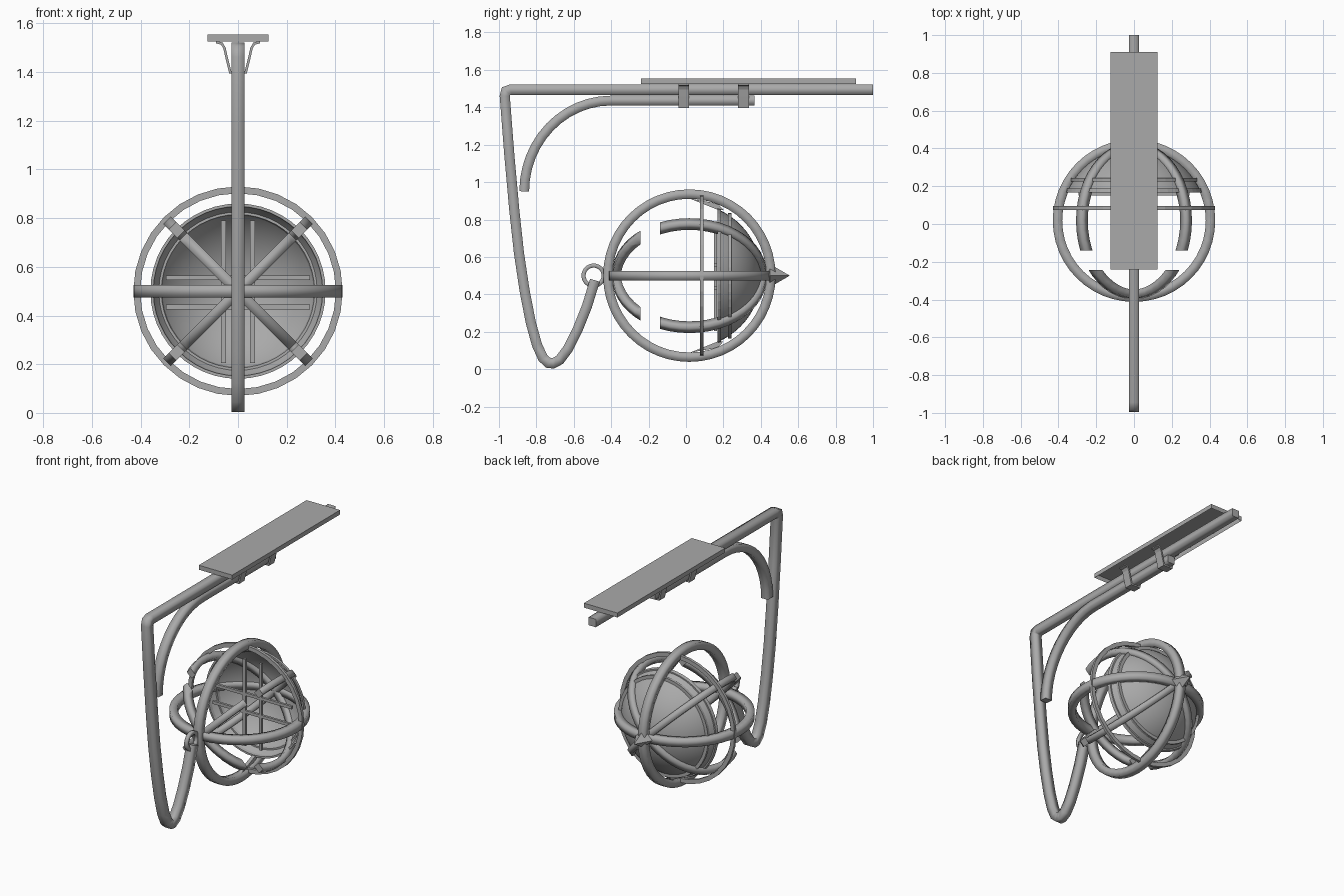
import bpy, bmesh, math
from mathutils import Vector, Matrix

if "Cube" in bpy.data.objects:
    bpy.data.objects.remove(bpy.data.objects["Cube"])

grey = bpy.data.materials.new("plain grey")
grey.diffuse_color = (0.4, 0.4, 0.4, 1)
grey.use_nodes = True
grey.node_tree.nodes["Principled BSDF"].inputs["Base Color"].default_value = grey.diffuse_color
C = Vector((0, 0.018, 0.5))          # centre of the globe cage


def finish(name, bm, smooth=False, recalc=True):
    if recalc:
        bmesh.ops.recalc_face_normals(bm, faces=bm.faces)
    me = bpy.data.meshes.new(name)
    bm.to_mesh(me)
    bm.free()
    if smooth:
        me.shade_smooth()
    me.materials.append(grey)
    ob = bpy.data.objects.new(name, me)
    bpy.context.collection.objects.link(ob)
    return ob


def sweep(bm, pts, hx, hn, closed=False):
    """Sweep a rectangle along (y, z) points; hx = half width in x, hn = half width in plane."""
    n, rings = len(pts), []
    P = [Vector(p) for p in pts]
    for i in range(n):
        a = P[i] - P[i - 1] if (i or closed) else P[1] - P[0]
        b = P[(i + 1) % n] - P[i] if (i < n - 1 or closed) else a
        a, b = a.normalized(), b.normalized()
        t = (a + b).normalized()
        nrm = Vector((-t.y, t.x)) * hn / max(t.dot(a), 0.5)
        rings.append([bm.verts.new((sx * hx, P[i].x + s * nrm.x, P[i].y + s * nrm.y))
                      for sx, s in ((-1, -1), (1, -1), (1, 1), (-1, 1))])
    for i in range(n if closed else n - 1):
        r, q = rings[i], rings[(i + 1) % n]
        for k in range(4):
            bm.faces.new((r[k], r[(k + 1) % 4], q[(k + 1) % 4], q[k])).smooth = True
    if not closed:
        bm.faces.new(rings[0])
        bm.faces.new(rings[-1])


def circle(r, n=48):
    return [(r * math.cos(2 * math.pi * i / n), r * math.sin(2 * math.pi * i / n)) for i in range(n)]


def box(name, lo, hi):
    bm = bmesh.new()
    lo, hi = Vector(lo), Vector(hi)
    bmesh.ops.create_cube(bm, size=1, matrix=Matrix.Translation((lo + hi) / 2) @ Matrix.Diagonal((*(hi - lo), 1)))
    return finish(name, bm)


def lathe(name, prof, n=48, closed=False, smooth=True):
    """Revolve (radius, y) points round the y axis of the globe."""
    bm = bmesh.new()
    vs = [bm.verts.new((r, y, 0)) for r, y in prof]
    es = [bm.edges.new(p) for p in zip(vs, vs[1:])]
    if closed:
        es.append(bm.edges.new((vs[-1], vs[0])))
    bmesh.ops.spin(bm, geom=vs + es, cent=(0, 0, 0), axis=(0, 1, 0), angle=2 * math.pi,
                   steps=n, use_merge=True)
    bmesh.ops.remove_doubles(bm, verts=bm.verts, dist=1e-5)
    ob = finish(name, bm, smooth)
    ob.location = C
    return ob


# hooked pole
bm = bmesh.new()
sweep(bm, [(1.0, 1.494), (-0.94, 1.494), (-0.962, 1.486), (-0.969, 1.46), (-0.945, 1.15), (-0.918, 0.85),
           (-0.893, 0.62), (-0.863, 0.42), (-0.83, 0.25), (-0.797, 0.13), (-0.765, 0.06), (-0.735, 0.033),
           (-0.71, 0.031), (-0.675, 0.05), (-0.63, 0.11), (-0.58, 0.21), (-0.53, 0.335), (-0.487, 0.475)],
      0.027, 0.027)
finish("hooked_pole", bm)

# curved brace under the pole
bm = bmesh.new()
arc = [(-0.40 - 0.465 * math.cos(a), 0.95 + 0.486 * math.sin(a))
       for a in (math.pi / 2 * i / 12 for i in range(13))]
sweep(bm, arc + [(0.366, 1.436)], 0.026, 0.026)
finish("curved_brace", bm)

# open-bottomed top panel
panel = box("top_panel", (-0.125, -0.24, 1.525), (0.125, 0.91, 1.555))
bm = bmesh.new()
bm.from_mesh(panel.data)
bmesh.ops.delete(bm, geom=[f for f in bm.faces if f.normal.z < -0.9], context='FACES')
bm.to_mesh(panel.data)
bm.free()

# flared straps that tie pole, brace and panel together
half = [(0.09, 1.523), (0.066, 1.517), (0.055, 1.497), (0.047, 1.46), (0.032, 1.40)]
path = half + [(-x, z) for x, z in reversed(half)]
for i, y in enumerate((-0.012, 0.307)):
    bm = bmesh.new()
    sweep(bm, path, 0.029, 0.005)
    bm.transform(Matrix.Translation((0, y, 0)) @ Matrix.Rotation(math.pi / 2, 4, 'Z'))
    for f in bm.faces:
        f.smooth = False
    finish(f"strap_{i + 1}", bm)

# full cage rings
for name, r, ang in (("upright_ring", 0.436, 0), ("level_ring", 0.405, 90)):
    bm = bmesh.new()
    sweep(bm, circle(r), 0.025, 0.025, True)
    bm.transform(Matrix.Rotation(math.radians(ang), 4, 'Y'))
    finish(name, bm).location = C

# diagonal cage arcs, with a gap cut towards the front
for name, cut, front in (("front_arcs", -0.243, True), ("back_arcs", -0.14, False)):
    for ang in (45, -45):
        bm = bmesh.new()
        sweep(bm, circle(0.39), 0.022, 0.022, True)
        bm.transform(Matrix.Rotation(math.radians(ang), 4, 'Y'))
        bmesh.ops.bisect_plane(bm, geom=bm.verts[:] + bm.edges[:] + bm.faces[:], plane_co=(0, cut - C.y, 0),
                               plane_no=(0, 1, 0), clear_outer=front, clear_inner=not front)
        for f in bmesh.ops.holes_fill(bm, edges=[e for e in bm.edges if e.is_boundary])["faces"]:
            f.smooth = False
        finish(f"{name}_{'left' if ang < 0 else 'right'}", bm).location = C

# thin hoop across the cage
lathe("thin_hoop", [(0.402, 0.057), (0.43, 0.057), (0.43, 0.076), (0.402, 0.076)], 32, True, False)

# open reflector dome with a raised band and a rim
R = 0.386
a0 = math.acos(0.152 / R)
lathe("reflector_dome", [(R * math.sin(a0 * i / 12), R * math.cos(a0 * i / 12)) for i in range(13)])
lathe("dome_band", [(0.315, 0.207), (0.335, 0.207), (0.335, 0.225), (0.31, 0.225)], 48, True, False)
lathe("dome_rim", [(0.348, 0.15), (0.36, 0.15), (0.355, 0.17), (0.345, 0.17)], 48, True, False)

# crossed bars in the mouth of the dome
for s, side in ((-1, "a"), (1, "b")):
    x = 0.06 * s
    box(f"upright_bar_{side}", (x - 0.01, 0.15, 0.205), (x + 0.01, 0.166, 0.79))
    box(f"level_bar_{side}", (-0.295, 0.15, 0.495 + x - 0.01), (0.295, 0.166, 0.495 + x + 0.01))
    # fin joining dome rim to upright ring
    bm = bmesh.new()
    tri = [(0.02, 0.412), (0.17, 0.352), (0.20, 0.352), (0.17, 0.385)]
    lay = [[bm.verts.new((d, y, C.z + s * z)) for y, z in tri] for d in (-0.012, 0.012)]
    bm.faces.new(lay[0])
    bm.faces.new(lay[1])
    for k in range(4):
        j = (k + 1) % 4
        bm.faces.new((lay[0][k], lay[0][j], lay[1][j], lay[1][k]))
    finish(f"dome_fin_{side}", bm)

# pointed finial at the back
lathe("back_finial", [(0, 0.40), (0.062, 0.43), (0, 0.537)], 4, False, False)

# small hanging ring between pole tip and cage
bm = bmesh.new()
sweep(bm, circle(0.054, 24), 0.011, 0.011, True)
finish("hanging_ring", bm).location = (0, -0.494, 0.5)
